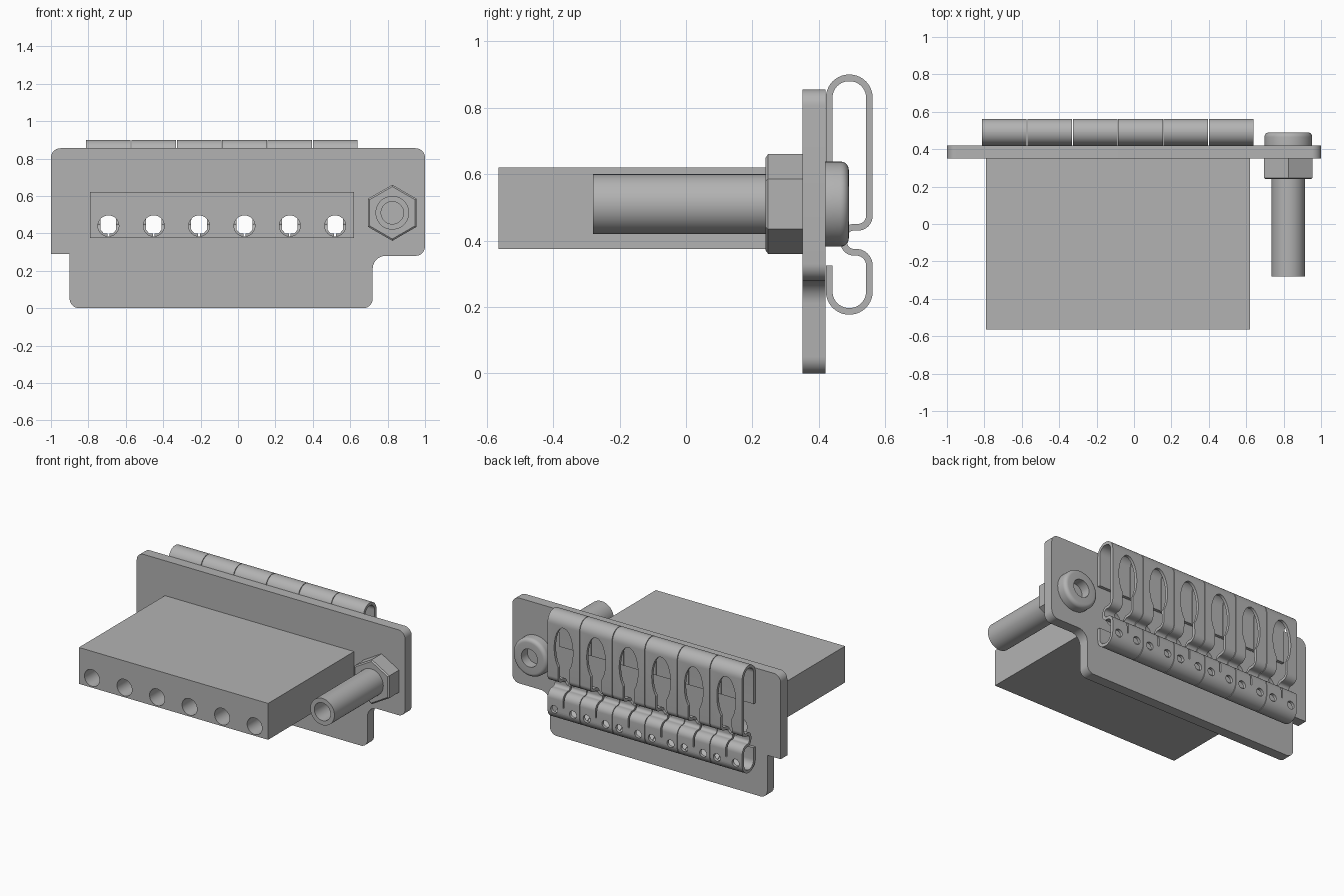
import bpy, bmesh, math
from mathutils import Vector

cube = bpy.data.objects.get("Cube")
if cube:
    bpy.data.objects.remove(cube, do_unlink=True)

metal = bpy.data.materials.new("grey_metal")
metal.use_nodes = True
GREY = (0.45, 0.45, 0.45, 1)
metal.diffuse_color = GREY
metal.node_tree.nodes["Principled BSDF"].inputs["Base Color"].default_value = GREY


def make_object(name, bm):
    bmesh.ops.recalc_face_normals(bm, faces=bm.faces)
    mesh = bpy.data.meshes.new(name)
    bm.to_mesh(mesh)
    bm.free()
    mesh.materials.append(metal)
    ob = bpy.data.objects.new(name, mesh)
    bpy.context.collection.objects.link(ob)
    return ob


def prism(name, outline, low, high, axis="y"):
    """Extrude an (x, z) outline along y, or a (y, z) outline along x."""
    bm = bmesh.new()
    place = (lambda a, b, t: (a, t, b)) if axis == "y" else (lambda a, b, t: (t, a, b))
    ends = [[bm.verts.new(place(a, b, t)) for a, b in outline] for t in (low, high)]
    bm.faces.new(ends[0])
    bm.faces.new(ends[1])
    n = len(outline)
    for i in range(n):
        j = (i + 1) % n
        bm.faces.new((ends[0][i], ends[0][j], ends[1][j], ends[1][i]))
    return make_object(name, bm)


def fillet(corners, closed=True, steps=10):
    """Round each (a, b, radius) corner of a path."""
    path, n = [], len(corners)
    for i, (a, b, r) in enumerate(corners):
        p = Vector((a, b))
        if r == 0 or (not closed and i in (0, n - 1)):
            path.append(p)
            continue
        u = (Vector(corners[i - 1][:2]) - p).normalized()
        v = (Vector(corners[(i + 1) % n][:2]) - p).normalized()
        for k in range(steps + 1):
            t = math.pi / 2 * k / steps
            path.append(p + r * ((1 - math.sin(t)) * u + (1 - math.cos(t)) * v))
    return path


def thicken(path, half):
    """Turn an open path into the outline of a bent strip."""
    sides = ([], [])
    for i, p in enumerate(path):
        d = (path[min(i + 1, len(path) - 1)] - path[max(i - 1, 0)]).normalized()
        normal = Vector((-d.y, d.x)) * half
        sides[0].append(p + normal)
        sides[1].append(p - normal)
    return sides[0] + sides[1][::-1]


def circle(x, z, rx, rz=None, n=32):
    return [(x + rx * math.cos(2 * math.pi * i / n), z + (rz or rx) * math.sin(2 * math.pi * i / n))
            for i in range(n)]


def lathe(name, profile, x, z, sides=48):
    """Spin a (radius, y) profile round an axis along y."""
    bm = bmesh.new()
    rings = []
    for r, y in profile:
        if r == 0:
            rings.append([bm.verts.new((x, y, z))] * sides)
        else:
            rings.append([bm.verts.new((x + r * math.sin(2 * math.pi * i / sides), y,
                                        z + r * math.cos(2 * math.pi * i / sides)))
                          for i in range(sides)])
    for lower, upper in zip(rings, rings[1:]):
        for i in range(sides):
            j = (i + 1) % sides
            bm.faces.new(list(dict.fromkeys((lower[i], lower[j], upper[j], upper[i]))))
    return make_object(name, bm)


def cut(ob, cutters):
    for c in cutters:
        mod = ob.modifiers.new("cut", "BOOLEAN")
        mod.operation, mod.solver, mod.object = "DIFFERENCE", "EXACT", c
    bpy.context.view_layer.update()
    baked = bpy.data.meshes.new_from_object(ob.evaluated_get(bpy.context.evaluated_depsgraph_get()))
    ob.modifiers.clear()
    ob.data = baked
    for c in cutters:
        bpy.data.objects.remove(c, do_unlink=True)


def smooth(ob):
    bpy.ops.object.select_all(action="DESELECT")
    ob.select_set(True)
    bpy.context.view_layer.objects.active = ob
    bpy.ops.object.shade_smooth_by_angle(angle=math.radians(30))


PITCH = 0.2425
centres = [-0.693 + PITCH * i for i in range(6)]


def string_holes():
    return [prism("hole_cutter", circle(x, 0.44, 0.056), -0.8, 0.5) for x in centres]


# Base plate with rounded corners and a notched lower edge
plate = prism("base_plate", fillet([
    (-0.9, 0, 0.05), (0.72, 0, 0.05), (0.72, 0.28, 0.07), (1, 0.28, 0.05),
    (1, 0.855, 0.05), (-1, 0.855, 0.05), (-1, 0.29, 0), (-0.9, 0.29, 0)]), 0.35, 0.42)
cut(plate, string_holes())
smooth(plate)

# Solid block drilled for the strings
block = prism("block", [(-0.79, 0.375), (0.62, 0.375), (0.62, 0.62), (-0.79, 0.62)], -0.565, 0.35)
cut(block, string_holes())
smooth(block)

# Bent sheet saddles: tall upper loop, narrow waist, small lower loop
strip = thicken(fillet([
    (0.431, 0.62, 0), (0.431, 0.89, 0.06), (0.552, 0.89, 0.06), (0.552, 0.44, 0.035),
    (0.475, 0.44, 0.03), (0.475, 0.365, 0.03), (0.552, 0.365, 0.04),
    (0.552, 0.187, 0.06), (0.431, 0.187, 0.06), (0.431, 0.325, 0)], closed=False), 0.01)
for i, x in enumerate(centres):
    saddle = prism(f"saddle_{i + 1}", strip, x - PITCH / 2 + 0.002, x + PITCH / 2 - 0.002, "x")
    # Keyhole: oval eye running into a straight neck, then a fine slit below
    eye = [(x + 0.07 * math.cos(t), 0.67 + 0.15 * math.sin(t))
           for t in (math.radians(-55 + 290 * k / 40) for k in range(41))]
    foot = [(x - 0.042, 0.47), (x - 0.042, 0.42), (x - 0.025, 0.4),
            (x + 0.025, 0.4), (x + 0.042, 0.42), (x + 0.042, 0.47)]
    slit = [(x - 0.005, 0.28), (x + 0.005, 0.28), (x + 0.005, 0.41), (x - 0.005, 0.41)]
    cutters = [prism("eye_cutter", eye + foot, 0.45, 0.6), prism("slit_cutter", slit, 0.45, 0.6)]
    cutters += [prism("screw_hole_cutter", circle(x + s * 0.07, 0.255, 0.026, n=24), 0.5, 0.6)
                for s in (-1, 1)]
    cut(saddle, cutters)
    smooth(saddle)

# Pivot bolt: hollow post, hex nut and rounded rear collar
BX, BZ = 0.825, 0.51
smooth(lathe("bolt_post", [(0, -0.1), (0.06, -0.1), (0.06, -0.28), (0.09, -0.28),
                           (0.09, 0.25), (0, 0.25)], BX, BZ))
smooth(lathe("hex_nut", [(0, 0.24), (0.14, 0.24), (0.15, 0.247), (0.15, 0.35), (0, 0.35)], BX, BZ, 6))
rim = [(0.103 + 0.025 * math.cos(t), 0.465 + 0.025 * math.sin(t))
       for t in (math.pi / 2 * k / 6 for k in range(7))]
smooth(lathe("rear_collar", [(0, 0.42), (0.128, 0.42)] + rim + [(0.06, 0.49), (0.06, 0.425), (0, 0.425)],
             BX, BZ))
